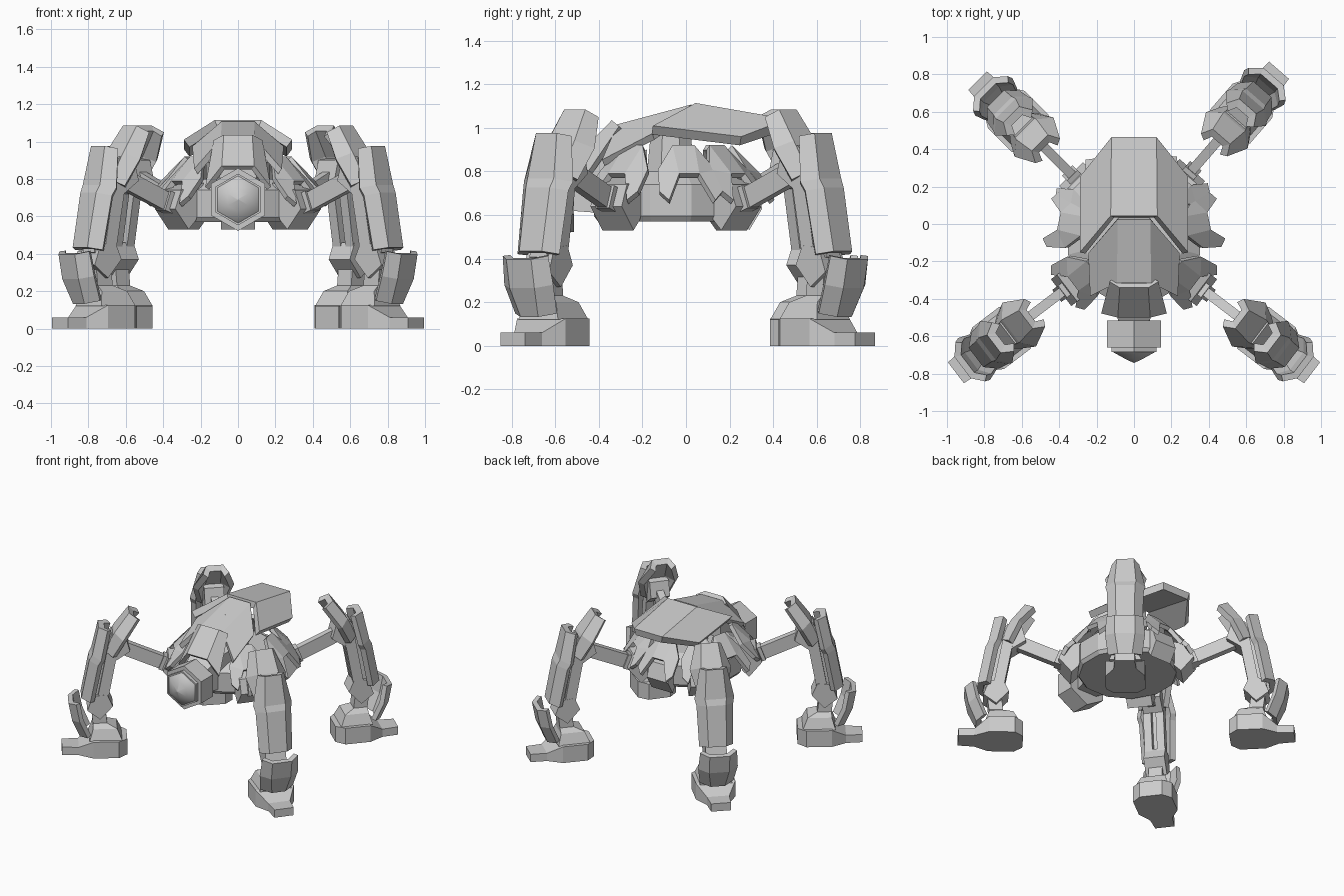
import bpy, bmesh
from math import radians, sin, cos, pi
from mathutils import Matrix, Vector

if "Cube" in bpy.data.objects:
    bpy.data.objects.remove(bpy.data.objects["Cube"])

HUB = Matrix.Translation((0, -0.07, 0))


def radial(deg, shift=0):
    """Frame whose x axis points outward from the hub at the given heading."""
    return HUB @ Matrix.Rotation(radians(deg), 4, 'Z') @ Matrix.Translation((shift, 0, 0))


def make(name, verts, faces, M=Matrix(), thick=0):
    bm = bmesh.new()
    vs = [bm.verts.new(M @ Vector(v)) for v in verts]
    for f in faces:
        bm.faces.new([vs[i] for i in f])
    bmesh.ops.recalc_face_normals(bm, faces=bm.faces)
    me = bpy.data.meshes.new(name)
    bm.to_mesh(me)
    bm.free()
    ob = bpy.data.objects.new(name, me)
    bpy.context.collection.objects.link(ob)
    if thick:
        s = ob.modifiers.new("thickness", 'SOLIDIFY')
        s.thickness, s.offset, s.use_even_offset = thick, 0, True
    return ob


def loft(name, rings, M=Matrix()):
    """Closed solid through rings with equal point counts."""
    n = len(rings[0])
    verts = [p for r in rings for p in r]
    faces = [list(range(n)), list(range(len(verts) - n, len(verts)))]
    for k in range(len(rings) - 1):
        for i in range(n):
            j = (i + 1) % n
            faces.append([k * n + i, k * n + j, k * n + n + j, k * n + n + i])
    return make(name, verts, faces, M)


def prism(name, profile, hw, M):
    """Side profile (r, z) extruded sideways."""
    return loft(name, [[(r, t, z) for r, z in profile] for t in (-hw, hw)], M)


def bar(name, a, b, depth, hw, M):
    """Straight bar between two (r, z) points."""
    a, b = Vector(a), Vector(b)
    d = (b - a).normalized() * depth / 2
    n = Vector((-d.y, d.x))
    return prism(name, [a + n, b + n, b - n, a - n], hw, M)


def sheet(name, rows, thick, M=Matrix()):
    n = len(rows[0])
    faces = [[k * n + i, k * n + i + 1, k * n + n + i + 1, k * n + n + i]
             for k in range(len(rows) - 1) for i in range(n - 1)]
    return make(name, [p for r in rows for p in r], faces, M, thick)


def armour(name, stations, fold, thick, M):
    """Folded plate: stations are (r, z, centre half width, total half width)."""
    dr = stations[-1][0] - stations[0][0]
    dz = stations[-1][1] - stations[0][1]
    n = Vector((-dz, dr)).normalized() * fold
    rows = []
    for r, z, c, w in stations:
        e = (r - n.x, z - n.y)
        rows.append([(e[0], -w, e[1]), (r, -c, z), (r, c, z), (e[0], w, e[1])])
    return sheet(name, rows, thick, M)


def skirt(name, M):
    """Short centre strip with two longer pointed flaps."""
    half = [(.27, .05, .91), (.40, .045, .78), (.465, .105, .66), (.435, .145, .70), (.34, .13, .80)]
    verts = half + [(r, -t, z) for r, t, z in half]
    return make(name, verts, [[0, 1, 4], [1, 2, 3, 4], [5, 9, 6], [6, 9, 8, 7], [0, 5, 6, 1]],
                M, .03)


def mirrored_sheet(name, rows, thick):
    """Rows give inner and outer right-hand points; the left is mirrored."""
    full = [[(-x, y, z) for x, y, z in reversed(r)] + list(r) for r in rows]
    return sheet(name, full, thick)


def ring(n, radius, z, start=0.0):
    return [(radius * cos(2 * pi * i / n + start), radius * sin(2 * pi * i / n + start), z)
            for i in range(n)]


def leg(label, deg, shift):
    M = radial(deg, shift)
    prism(label + "_hip", [(.35, .58), (.40, .53), (.49, .64), (.45, .74), (.30, .78)], .09, M)
    bar(label + "_arm", (.40, .64), (.82, .82), .10, .026, M)
    bar(label + "_arm_clamp", (.42, .655), (.50, .685), .11, .04, M)
    prism(label + "_knee", [(.72, .79), (.75, .90), (.85, .92), (.91, .82), (.82, .72)], .07, M)
    armour(label + "_knee_plate",
           [(.71, 1.07, .05, .075), (.81, .93, .065, .13), (.88, .79, .05, .09)],
           .06, .045, M)
    for s in (-1, 1):
        S = M @ Matrix.Translation((0, s * .045, 0))
        bar(label + "_shin_strut", (.84, .82), (.92, .38), .075, .028, S)
    bar(label + "_shin_core", (.89, .82), (.97, .40), .07, .05, M)
    armour(label + "_shin_plate",
           [(.92, .97, .05, .08), (.965, .76, .065, .125), (.985, .72, .06, .115),
            (1.04, .43, .055, .105)], .055, .045, M)
    prism(label + "_ankle", [(.84, .37), (.88, .46), (.98, .45), (1.02, .34), (.93, .27)], .075, M)
    armour(label + "_ankle_plate",
           [(1.135, .40, .065, .12), (1.11, .27, .065, .13), (1.055, .14, .045, .11)],
           .05, .035, M)
    # Ankle stem widening onto the foot
    loft(label + "_ankle_stem",
         [[(r + a * h, b * h, z) for a, b in ((-1, -1), (1, -1), (1, 1), (-1, 1))]
          for r, h, z in ((.89, .115, .12), (.895, .085, .20), (.93, .05, .23), (.94, .05, .32))], M)
    # Foot with a lower, narrower toe
    loft(label + "_foot",
         [[(r, -w, 0), (r, w, 0), (r, w, h), (r, -w, h)]
          for r, w, h in ((.74, .08, .12), (.80, .14, .125), (.98, .14, .125),
                          (1.08, .08, .06), (1.197, .07, .06))], M)


LEGS = {"front_right_leg": (-37.3, 0), "front_left_leg": (180 + 37.3, 0),
        "rear_right_leg": (49, -.015), "rear_left_leg": (135, -.015)}
for label, (deg, shift) in LEGS.items():
    leg(label, deg, shift)

# Faceted hull drum
loft("hull", [ring(12, r, z, pi / 12) for r, z in
              ((.345, .57), (.365, .595), (.365, .74), (.27, .80))], HUB)
loft("roof_pillar", [ring(8, .12, .78, pi / 8), ring(8, .09, 1.06, pi / 8)], HUB)

# Skirt panels around the hull
for deg in [d for d, s in LEGS.values()] + [12, 168, 90]:
    skirt("skirt_panel", radial(deg))

# Rear block below the tail
prism("rear_block", [(.33, .58), (.36, .53), (.42, .63), (.38, .74), (.28, .76)], .09, radial(90))

# Roof shells
mirrored_sheet("rear_roof", [[(.115, .04, 1.09), (.275, -.155, .99)],
                             [(.115, .46, 1.015), (.275, .25, .94)]], .05)
mirrored_sheet("front_roof", [[(.085, .03, 1.09), (.235, -.15, .96)],
                              [(.085, -.31, 1.0), (.225, -.38, .84)]], .035)
mirrored_sheet("visor_plate", [[(.07, -.33, 1.025), (.12, -.30, 1.0)],
                               [(.08, -.49, .86), (.165, -.47, .75)]], .03)

# Neck
loft("neck", [[(-w, y, z0), (w, y, z0), (w, y, z1), (-w, y, z1)]
              for y, w, z0, z1 in ((-.18, .17, .60, .90), (-.40, .12, .61, .86),
                                   (-.53, .08, .62, .77))])

# Hexagonal head with a domed front lens
HEAD = Matrix.Translation((0, 0, .69)) @ Matrix.Rotation(pi / 2, 4, 'X')
loft("head", [ring(6, .168, z, pi / 6) for z in (.515, .66)], HEAD)
loft("head_rim", [ring(6, .138, z, pi / 6) for z in (.65, .685)], HEAD)
lens = loft("head_lens", [ring(6, r, z, pi / 6) for r, z in
                          ((.13, .68), (.125, .687), (.065, .716), (.004, .742))], HEAD)
for p in lens.data.polygons:
    p.use_smooth = True
